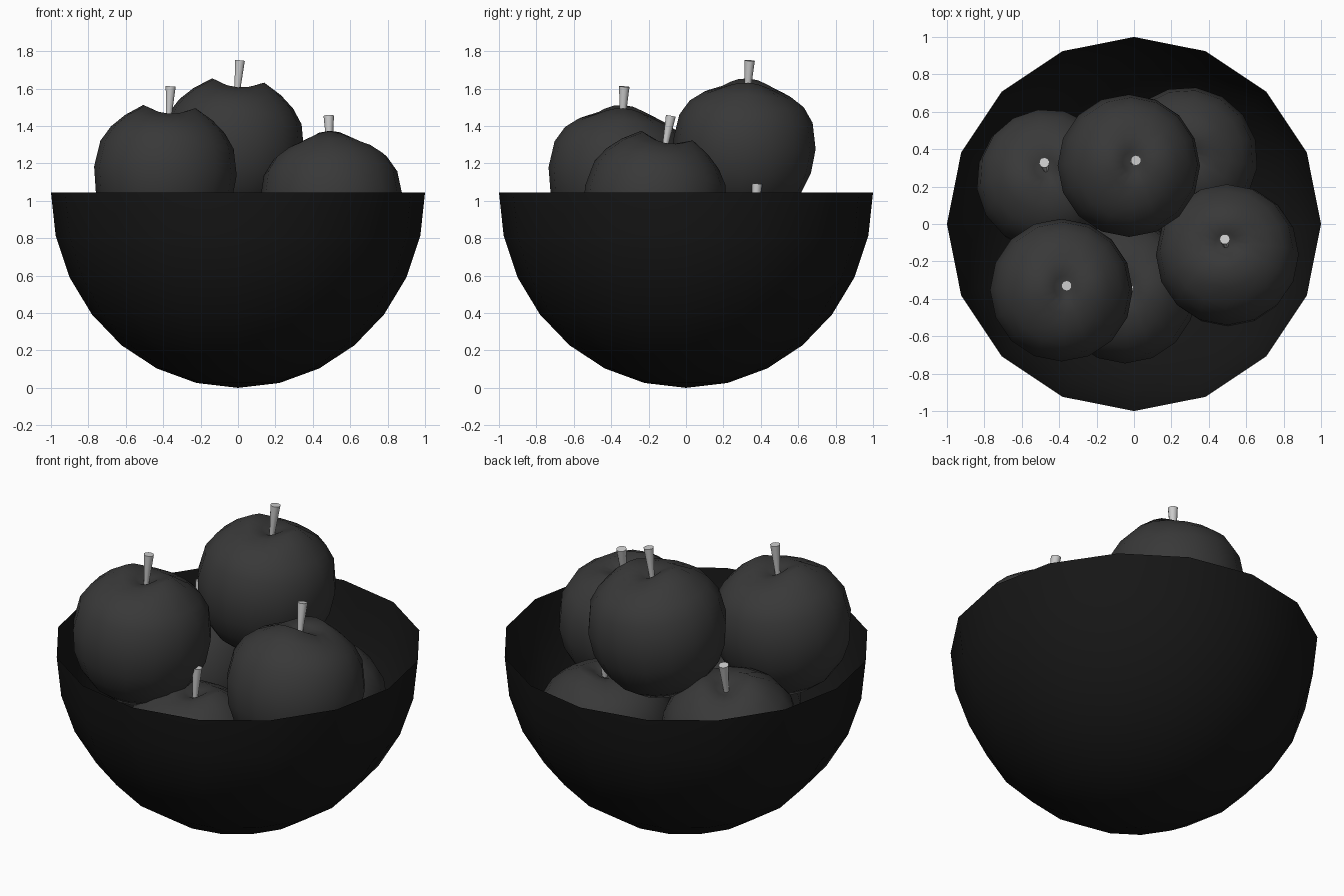
import bpy, bmesh, math
from mathutils import Vector, Matrix

if "Cube" in bpy.data.objects:
    bpy.data.objects.remove(bpy.data.objects["Cube"])


def material(name, grey):
    m = bpy.data.materials.new(name)
    m.diffuse_color = (grey, grey, grey, 1)
    m.use_nodes = True
    m.node_tree.nodes["Principled BSDF"].inputs["Base Color"].default_value = m.diffuse_color
    return m


def add_object(name, bm, mat=None, matrix=Matrix(), sharp=None):
    bmesh.ops.recalc_face_normals(bm, faces=bm.faces)
    for f in bm.faces:
        f.smooth = True
    for e in bm.edges:
        if sharp and len(e.link_faces) == 2 and e.calc_face_angle() > sharp:
            e.smooth = False
    mesh = bpy.data.meshes.new(name)
    bm.to_mesh(mesh)
    bm.free()
    ob = bpy.data.objects.new(name, mesh)
    bpy.context.collection.objects.link(ob)
    ob.matrix_world = matrix
    if mat:
        mesh.materials.append(mat)
    return ob


bowl_mat = material("bowl_dark", 0.008)
apple_mat = material("apple_dark", 0.04)

# Bowl: lower half of a 16-sided sphere, open shell
RIM = 1.045
bm = bmesh.new()
bmesh.ops.create_uvsphere(bm, u_segments=16, v_segments=14, radius=1)
bmesh.ops.delete(bm, geom=[v for v in bm.verts if v.co.z > 0.01], context='VERTS')
for v in bm.verts:
    v.co.z = RIM * (1 + v.co.z)
add_object("bowl", bm, bowl_mat)

# Apple half profile (radius, height) from bottom dimple to top dimple
PROFILE = [(0.07, -0.32), (0.16, -0.35), (0.25, -0.29), (0.32, -0.205),
           (0.365, -0.10), (0.382, 0.03), (0.357, 0.17), (0.305, 0.25),
           (0.235, 0.315), (0.14, 0.375), (0.06, 0.345)]
SIDES = 16


def apple_mesh():
    bm = bmesh.new()
    rings = []
    for r, z in PROFILE:
        ring = []
        for i in range(SIDES):
            a = 2 * math.pi * i / SIDES
            # the top rim dips on two sides like a saddle
            dip = 0.045 * math.sin(a) ** 2 * max(0, 1 - abs(r - 0.14) / 0.15) if z > 0.2 else 0
            ring.append(bm.verts.new((r * math.cos(a), r * math.sin(a), z - dip)))
        rings.append(ring)
    for lo, hi in zip(rings, rings[1:]):
        for i in range(SIDES):
            j = (i + 1) % SIDES
            bm.faces.new((lo[i], lo[j], hi[j], hi[i]))
    for ring, z in ((rings[0], -0.28), (rings[-1], 0.30)):
        tip = bm.verts.new((0, 0, z))
        for i in range(SIDES):
            bm.faces.new((ring[i], ring[(i + 1) % SIDES], tip))
    return bm


# Apples: centre, lean of the stem, spin about own axis
APPLES = [
    ((-0.03, 0.31, 1.27), (0.04, 0.03), 0),
    ((-0.39, -0.355, 1.13), (0.03, 0.025), 0),
    ((0.50, -0.17, 0.98), (-0.015, 0.09), 90),
    ((-0.46, 0.23, 0.70), (-0.02, 0.10), 30),
    ((0.28, 0.35, 0.61), (0.0, 0.03), 60),
    ((-0.05, -0.365, 0.545), (0.02, 0.02), 0),
]
for n, (centre, lean, spin) in enumerate(APPLES, 1):
    axis = Vector((lean[0], lean[1], 0.48))
    tilt = Vector((0, 0, 1)).rotation_difference(axis).to_matrix().to_4x4()
    place = Matrix.Translation(centre) @ tilt @ Matrix.Rotation(math.radians(spin), 4, 'Z')
    add_object(f"apple_{n}", apple_mesh(), apple_mat, place)
    # Stem: short cone, wider at the top
    bm = bmesh.new()
    bmesh.ops.create_cone(bm, cap_ends=True, segments=10, radius1=0.013, radius2=0.028,
                          depth=0.195, matrix=Matrix.Translation((0, 0, 0.385)))
    add_object(f"stem_{n}", bm, None, place, sharp=math.radians(50))
